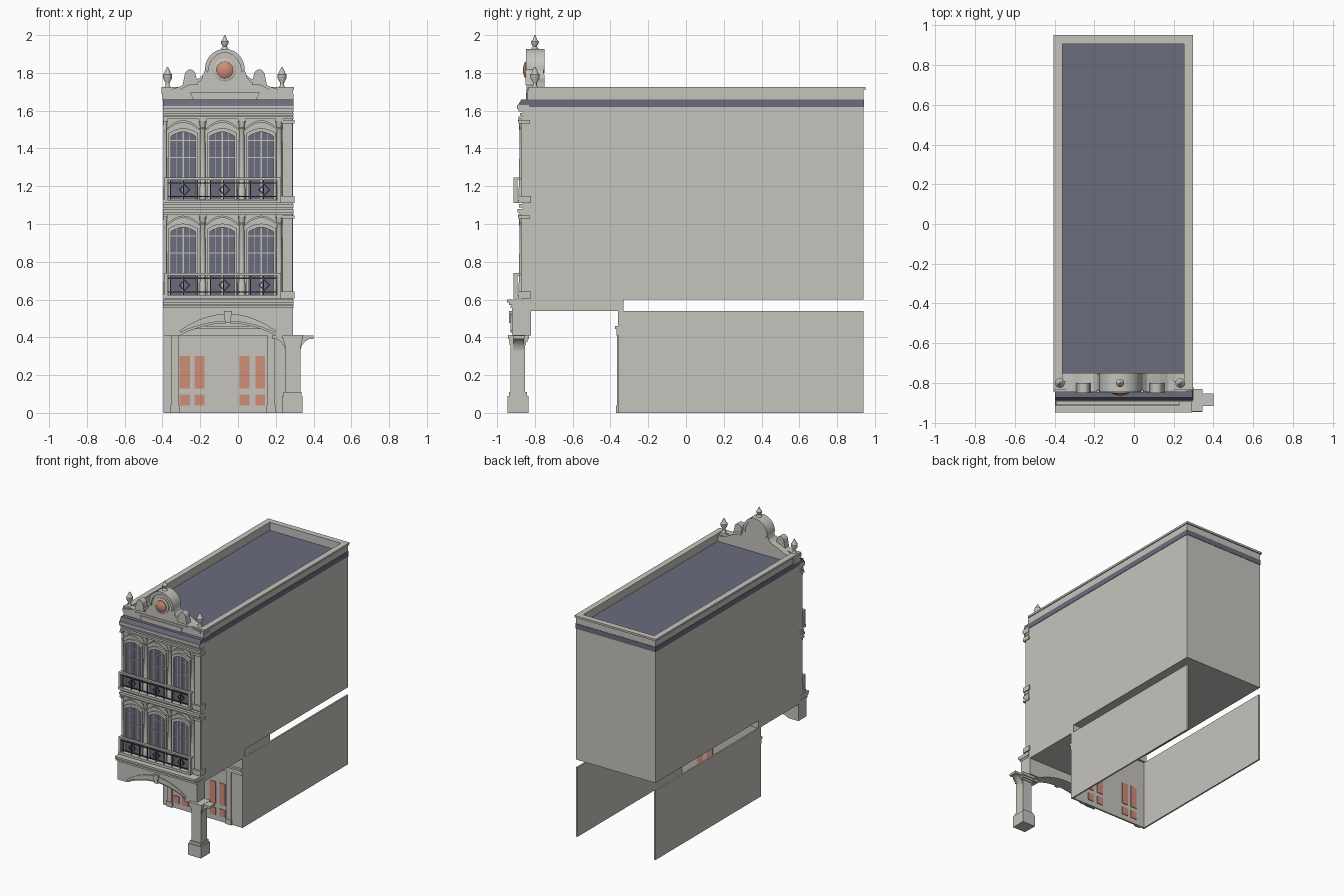
import bpy, bmesh, math


def material(name, rgb):
    m = bpy.data.materials.new(name)
    m.diffuse_color = (*rgb, 1)
    return m


STONE = material("pale_stone", (0.56, 0.55, 0.51))
SLATE = material("blue_slate", (0.145, 0.15, 0.205))
CORAL = material("coral_paint", (0.62, 0.27, 0.18))
IRON = material("dark_iron", (0.07, 0.07, 0.085))
CX = -0.055     # middle of the facade
GX = -0.07      # middle of the gable


def finish(name, bm, mat, smooth=False):
    bmesh.ops.recalc_face_normals(bm, faces=bm.faces)
    me = bpy.data.meshes.new(name)
    bm.to_mesh(me)
    bm.free()
    me.materials.append(mat)
    ob = bpy.data.objects.new(name, me)
    bpy.context.collection.objects.link(ob)
    if smooth:
        bpy.context.view_layer.objects.active = ob
        ob.select_set(True)
        bpy.ops.object.shade_smooth_by_angle(angle=math.radians(40))
        ob.select_set(False)
    return ob


def box(name, x0, x1, y0, y1, z0, z1, mat=STONE):
    return prism(name, [(x0, z0), (x1, z0), (x1, z1), (x0, z1)], y0, y1, mat)


def prism(name, pts, y0, y1, mat=STONE):
    """Outline in x, z pushed from y0 to y1."""
    bm = bmesh.new()
    a = [bm.verts.new((x, y0, z)) for x, z in pts]
    b = [bm.verts.new((x, y1, z)) for x, z in pts]
    bm.faces.new(a)
    bm.faces.new(b[::-1])
    for i in range(len(pts)):
        j = (i + 1) % len(pts)
        bm.faces.new((a[i], b[i], b[j], a[j]))
    return finish(name, bm, mat)


def strip(name, inner, outer, y0, y1, mat=STONE):
    return prism(name, outer + inner[::-1], y0, y1, mat)


def arc(cx, z, half, rise, n=16):
    return [(cx - half * math.cos(math.pi * i / n), z + rise * math.sin(math.pi * i / n))
            for i in range(n + 1)]


def bow(cx, z, half, rise, n=14):
    """Shallow segmental curve."""
    return [(cx + half * t, z + rise * (1 - t * t)) for t in [2 * i / n - 1 for i in range(n + 1)]]


def lathe(name, x, y, z, prof, mat=STONE, n=16):
    bm = bmesh.new()
    rings = [[bm.verts.new((x + r * math.cos(math.tau * k / n), y + r * math.sin(math.tau * k / n), z + h))
              for k in range(n)] for r, h in prof]
    for p, q in zip(rings, rings[1:]):
        for k in range(n):
            bm.faces.new((p[k], p[(k + 1) % n], q[(k + 1) % n], q[k]))
    bm.faces.new(rings[0])
    bm.faces.new(rings[-1])
    return finish(name, bm, mat, True)


def frame(name, x0, x1, y0, y1, z0, z1, t, mat):
    """Rectangular ring seen from above."""
    box(name + "_left", x0, x0 + t, y0, y1, z0, z1, mat)
    box(name + "_right", x1 - t, x1, y0, y1, z0, z1, mat)
    box(name + "_back", x0 + t, x1 - t, y1 - t, y1, z0, z1, mat)
    box(name + "_front", x0 + t, x1 - t, y0, y0 + t, z0, z1, mat)


# main body, roof and parapet
box("upper_body", -0.395, 0.29, -0.865, 0.94, 0.60, 1.655)
box("porch_ceiling", -0.395, 0.29, -0.83, -0.33, 0.54, 0.60)
box("roof_deck", -0.37, 0.26, -0.78, 0.91, 1.655, 1.662, SLATE)
frame("slate_band", -0.398, 0.293, -0.868, 0.943, 1.62, 1.66, 0.03, SLATE)
frame("parapet", -0.395, 0.29, -0.84, 0.94, 1.655, 1.71, 0.035, STONE)
frame("parapet_coping", -0.405, 0.297, -0.835, 0.95, 1.71, 1.725, 0.045, STONE)

# ground floor: open-backed side walls and door wall
for nm, x in (("left", -0.395), ("right", 0.278)):
    box(nm + "_ground_wall", x, x + 0.012, -0.36, 0.94, 0, 0.54)
box("door_wall", -0.383, 0.278, -0.358, -0.345, 0, 0.54)
for x in (-0.355, 0.155):
    box("door_pilaster", x, x + 0.04, -0.366, -0.35, 0, 0.41)
    box("door_pilaster_base", x - 0.005, x + 0.045, -0.37, -0.35, 0, 0.04)
box("door_cornice", -0.395, 0.29, -0.376, -0.35, 0.445, 0.46)
box("door_cornice_lower", -0.395, 0.29, -0.368, -0.35, 0.41, 0.445)
for x0, x1 in ((-0.31, -0.255), (-0.23, -0.178), (0.008, 0.06), (0.093, 0.142)):
    for z0, z1 in ((0.04, 0.098), (0.13, 0.30)):
        box("door_panel", x0, x1, -0.363, -0.34, z0, z1, CORAL)

# street arch
opening = bow(CX, 0.41, 0.255, 0.065)
prism("arch_beam", [(-0.395, 0.41)] + opening + [(0.29, 0.41), (0.29, 0.60), (-0.395, 0.60)], -0.92, -0.82)
strip("arch_moulding", bow(CX, 0.425, 0.25, 0.06), bow(CX, 0.435, 0.255, 0.09), -0.928, -0.91)
prism("keystone", [(-0.068, 0.475), (-0.04, 0.475), (-0.032, 0.54), (-0.076, 0.54)], -0.936, -0.91)
for z0, z1, y in ((0.555, 0.568, -0.928), (0.572, 0.585, -0.938), (0.585, 0.60, -0.948)):
    box("street_cornice", -0.398, 0.293, y, -0.83, z0, z1)

# corner post with curved brackets
box("post_plinth", 0.232, 0.342, -0.945, -0.835, 0, 0.09)
box("post_plinth_cap", 0.24, 0.335, -0.938, -0.842, 0.09, 0.11)
box("post_shaft", 0.25, 0.33, -0.928, -0.852, 0.11, 0.37)
box("post_collar", 0.243, 0.337, -0.934, -0.846, 0.36, 0.375)
box("post_capital", 0.235, 0.345, -0.943, -0.83, 0.39, 0.412)
box("post_neck", 0.24, 0.34, -0.937, -0.838, 0.375, 0.39)
for s in (-1, 1):
    xs = 0.29 + s * 0.038
    curve = [(xs + s * 0.062 * (1 - math.cos(a)), 0.31 + 0.082 * math.sin(a))
             for a in [math.pi / 2 * i / 8 for i in range(9)]]
    prism("post_bracket", curve + [(xs, 0.392)], -0.912, -0.858)
    box("bracket_cap", min(xs, xs + s * 0.072), max(xs, xs + s * 0.072), -0.917, -0.853, 0.392, 0.41)


def storey(z, top):
    """Windows, columns and balcony; z is the balcony floor, top the cornice underside."""
    head = top - 0.07
    for cx in (-0.29, -0.083, 0.123):
        pane = [(cx - 0.064, z)] + bow(cx, head - 0.02, 0.064, 0.022, 8) + [(cx + 0.064, z)]
        prism("window_glass", pane, -0.872, -0.86, SLATE)
        outer = [(cx - 0.078, z)] + bow(cx, head - 0.005, 0.078, 0.027, 8) + [(cx + 0.078, z)]
        strip("window_frame", pane, outer, -0.88, -0.86)
        strip("window_hood", bow(cx, head + 0.012, 0.083, 0.04, 10),
              bow(cx, head + 0.02, 0.087, 0.044, 10), -0.884, -0.86)
        box("window_mullion", cx - 0.004, cx + 0.004, -0.875, -0.865, z, head)
        for zz in (z + 0.22, head - 0.045):
            box("window_transom", cx - 0.064, cx + 0.064, -0.875, -0.865, zz, zz + 0.004)
        for s in (-0.034, 0.034):
            box("window_bar", cx + s - 0.0015, cx + s + 0.0015, -0.874, -0.866, z + 0.1, head)
    # engaged columns
    for x in (-0.386, -0.187, 0.02, 0.218):
        h = top - z
        r = 0.009 if x < -0.3 else 0.015
        lathe("facade_column", x, -0.868, z,
              [(r * 1.25, 0), (r * 1.25, 0.06), (r, 0.07), (r, 0.2), (r * 0.85, h - 0.06),
               (r * 1.1, h - 0.05), (r * 0.9, h - 0.045), (r * 1.3, h - 0.012)], n=12)
        box("column_abacus", x - r * 1.3, x + r * 1.3, -0.89, -0.86, top - 0.012, top)
    # corner pier
    box("corner_pier", 0.235, 0.288, -0.873, -0.86, z, top)
    box("pier_base", 0.228, 0.299, -0.886, -0.82, z - 0.02, z + 0.018)
    box("pier_capital", 0.23, 0.298, -0.888, -0.825, top - 0.022, top - 0.004)
    # balcony
    box("balcony_slab", -0.395, 0.228, -0.914, -0.86, z - 0.02, z - 0.002)
    rail = z + 0.115
    box("balcony_top_rail", -0.392, 0.228, -0.912, -0.892, rail - 0.012, rail)
    for x in (-0.392, 0.21):
        box("balcony_post", x, x + 0.018, -0.912, -0.892, z - 0.002, rail - 0.012)
        box("balcony_side_rail", x, x + 0.018, -0.892, -0.865, rail - 0.012, rail)
    for zz in (z + 0.012, rail - 0.03):
        box("iron_rail", -0.375, 0.212, -0.905, -0.899, zz, zz + 0.006, IRON)
    for i in range(9):
        x = -0.358 + i * 0.0705
        box("iron_baluster", x - 0.0025, x + 0.0025, -0.905, -0.899, z, rail - 0.01, IRON)
    zc = (z + rail) / 2 - 0.006
    for cx in (-0.283, -0.072, 0.139):
        ring = [[(cx + r * math.cos(math.pi / 2 * k), zc + r * math.sin(math.pi / 2 * k))
                 for k in range(5)] for r in (0.024, 0.032)]
        for k in range(4):
            strip("iron_diamond", ring[0][k:k + 2], ring[1][k:k + 2], -0.905, -0.899, IRON)


storey(0.625, 1.05)
storey(1.13, 1.555)

# facade cornices
for z0, z1, y in ((1.05, 1.062, -0.882), (1.062, 1.08, -0.893), (1.087, 1.105, -0.883),
                  (1.555, 1.568, -0.886), (1.575, 1.588, -0.88), (1.595, 1.608, -0.887), (1.608, 1.63, -0.896)):
    box("facade_cornice", -0.398, 0.294, y, -0.83, z0, z1)
# sloped slate ledge over the front
ledge = box("front_slate_ledge", -0.398, 0.294, -0.888, -0.83, 1.63, 1.66, SLATE)
for v in ledge.data.vertices:
    if v.co.z > 1.65 and v.co.y < -0.85:
        v.co.y = -0.872

# gable with scrolled shoulders
half = [(0.335, 1.70), (0.29, 1.705), (0.24, 1.72), (0.20, 1.742), (0.165, 1.755), (0.135, 1.765), (0.115, 1.785)]
left = [(GX - d, z) for d, z in half]
right = [(GX + d, z) for d, z in half[::-1]]
crown = arc(GX, 1.815, 0.105, 0.108, 20)
outline = left + crown + right
prism("gable", [(-0.395, 1.655)] + outline + [(0.265, 1.655), (0.265, 1.655)][:1], -0.835, -0.755)
strip("gable_moulding", [(GX + (x - GX) * 0.84, z - 0.016) for x, z in crown],
      [(x, z + 0.004) for x, z in crown], -0.846, -0.75)
for s, pts in ((-1, left), (1, right)):
    strip("shoulder_moulding", [(x, z - 0.012) for x, z in pts], [(x, z + 0.006) for x, z in pts], -0.845, -0.75)
    cx = GX + s * 0.183
    prism("gable_scroll", [(cx - 0.04, 1.735)] + arc(cx, 1.785, 0.03, 0.033, 10) + [(cx + 0.04, 1.735)],
          -0.85, -0.80)
    ux = GX + s * 0.303
    box("urn_pedestal", ux - 0.027, ux + 0.027, -0.838, -0.76, 1.655, 1.715)
    box("urn_pedestal_cap", ux - 0.031, ux + 0.031, -0.842, -0.757, 1.70, 1.712)
    lathe("urn", ux, -0.80, 1.712,
          [(0.018, 0), (0.018, 0.012), (0.01, 0.022), (0.01, 0.035), (0.024, 0.06), (0.025, 0.08),
           (0.016, 0.088), (0.014, 0.098), (0.002, 0.12)])
box("gable_plinth", -0.40, 0.293, -0.84, -0.755, 1.655, 1.69)
prism("gable_panel", [(-0.235, 1.655), (0.095, 1.655), (0.115, 1.695), (-0.255, 1.695)], -0.848, -0.83)
lathe("top_finial", GX, -0.80, 1.92,
      [(0.02, 0), (0.018, 0.012), (0.01, 0.02), (0.02, 0.036), (0.021, 0.045), (0.012, 0.056), (0.002, 0.08)])

# round medallion in a stone ring
medal = lathe("medallion", 0, 0, 0, [(0.044, 0), (0.044, 0.018), (0.036, 0.024), (0.02, 0.029), (0.004, 0.031)],
              CORAL, 32)
ring = lathe("medallion_ring", 0, 0, 0, [(0.06, 0), (0.06, 0.008), (0.054, 0.012), (0.046, 0.012)], STONE, 32)
for ob in (medal, ring):
    ob.rotation_euler.x = math.pi / 2
    ob.location = (GX, -0.832, 1.815)
